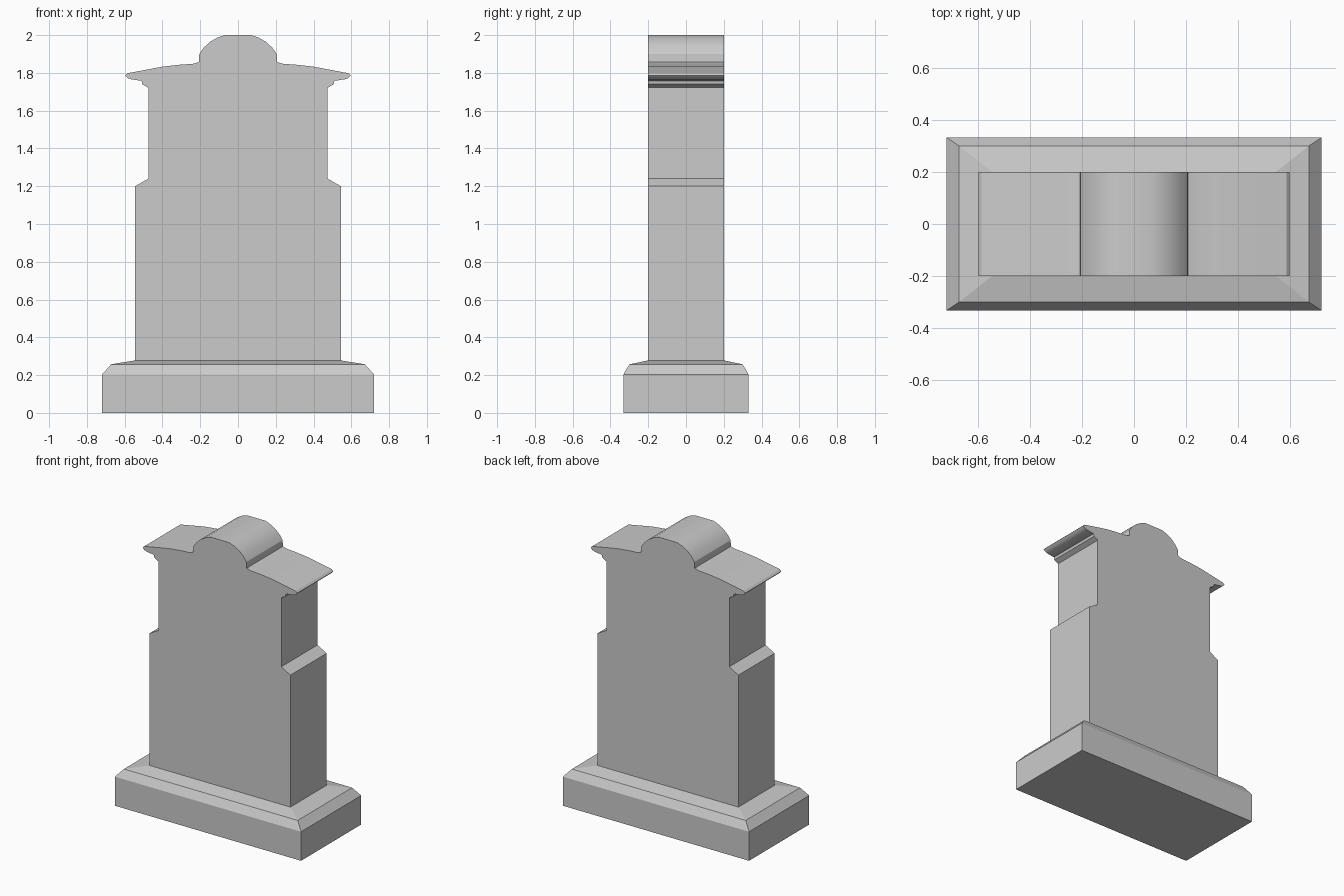
import bpy
import bmesh
import math

if "Cube" in bpy.data.objects:
    bpy.data.objects.remove(bpy.data.objects["Cube"])


def finish(bm, name):
    bmesh.ops.recalc_face_normals(bm, faces=bm.faces)
    mesh = bpy.data.meshes.new(name)
    bm.to_mesh(mesh)
    bm.free()
    obj = bpy.data.objects.new(name, mesh)
    bpy.context.collection.objects.link(obj)
    return obj


# Stepped plinth: rectangular rings (half width, half depth, height)
rings = [(0.72, 0.332, 0), (0.72, 0.332, 0.203), (0.672, 0.30, 0.257), (0.545, 0.20, 0.278)]
bm = bmesh.new()
loops = [[bm.verts.new((sx * w, sy * d, z))
          for sx, sy in ((-1, -1), (1, -1), (1, 1), (-1, 1))] for w, d, z in rings]
for a, b in zip(loops, loops[1:]):
    for i in range(4):
        j = (i + 1) % 4
        bm.faces.new((a[i], a[j], b[j], b[i]))
bm.faces.new(loops[0][::-1])
finish(bm, "plinth")

# Headstone slab: right half of the silhouette, mirrored and extruded in depth
half = [
    (0.545, 0.278), (0.545, 1.20), (0.475, 1.24), (0.475, 1.722),   # shouldered body
    (0.507, 1.74), (0.51, 1.758), (0.565, 1.766), (0.585, 1.773),   # cornice moulding
    (0.597, 1.786), (0.585, 1.798), (0.50, 1.814), (0.40, 1.833),   # curved eaves
    (0.31, 1.843), (0.24, 1.848), (0.207, 1.857),
    (0.205, 1.90), (0.18, 1.935), (0.147, 1.965), (0.11, 1.986),    # rounded crest
    (0.07, 2.0),
]
outline = half + [(-x, z) for x, z in reversed(half)]
bm = bmesh.new()
front = [bm.verts.new((x, -0.2, z)) for x, z in outline]
back = [bm.verts.new((x, 0.2, z)) for x, z in outline]
bm.faces.new(front)
bm.faces.new(back[::-1])
for i in range(len(outline) - 1):       # underside stays open where it meets the plinth
    bm.faces.new((front[i], back[i], back[i + 1], front[i + 1]))
slab = finish(bm, "headstone")

# Smooth the crest and eaves, keep the mouldings crisp
bpy.context.view_layer.objects.active = slab
slab.select_set(True)
bpy.ops.object.shade_smooth_by_angle(angle=math.radians(30))
